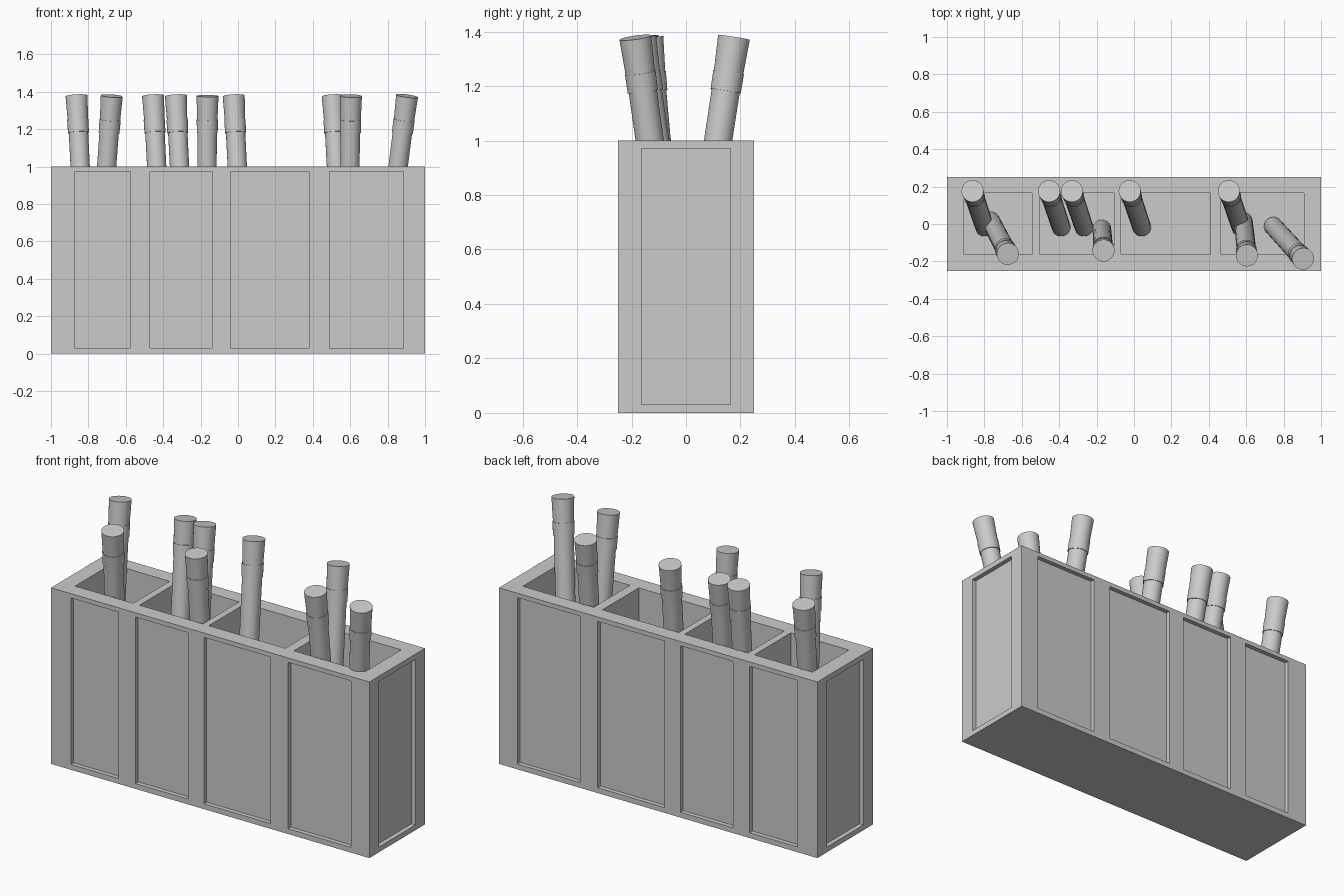
import bpy, bmesh
from math import cos, sin, tau
from mathutils import Vector

if "Cube" in bpy.data.objects:
    bpy.data.objects.remove(bpy.data.objects["Cube"])


def make_object(name, bm):
    bmesh.ops.recalc_face_normals(bm, faces=bm.faces[:])
    me = bpy.data.meshes.new(name)
    bm.to_mesh(me)
    bm.free()
    ob = bpy.data.objects.new(name, me)
    bpy.context.collection.objects.link(ob)
    return ob


def add_box(bm, x0, x1, y0, y1, z0, z1):
    geo = bmesh.ops.create_cube(bm, size=1)
    for v in geo["verts"]:
        v.co = ((x0 + x1) / 2 + v.co.x * (x1 - x0),
                (y0 + y1) / 2 + v.co.y * (y1 - y0),
                (z0 + z1) / 2 + v.co.z * (z1 - z0))


# Holder body
bm = bmesh.new()
add_box(bm, -1, 1, -0.25, 0.25, 0, 1)
holder = make_object("holder_body", bm)

# Cutters: recessed panels on all four sides, open compartments on top
DEPTH, FLOOR = 0.025, 0.12
bm = bmesh.new()
for x0, x1 in [(-0.875, -0.575), (-0.47, -0.14), (-0.04, 0.38), (0.49, 0.885)]:
    add_box(bm, x0, x1, -0.35, -0.25 + DEPTH, 0.03, 0.975)
    add_box(bm, x0, x1, 0.25 - DEPTH, 0.35, 0.03, 0.975)
add_box(bm, -1.1, -1 + DEPTH, -0.163, 0.163, 0.03, 0.97)
add_box(bm, 1 - DEPTH, 1.1, -0.163, 0.163, 0.03, 0.97)
for x0, x1 in [(-0.91, -0.545), (-0.505, -0.108), (-0.07, 0.41), (0.465, 0.91)]:
    add_box(bm, x0, x1, -0.162, 0.165, FLOOR, 1.1)
cutter = make_object("recess_cutter", bm)
cutter.hide_render = True

mod = holder.modifiers.new("recesses", "BOOLEAN")
mod.operation = "DIFFERENCE"
mod.solver = "EXACT"
mod.object = cutter
bpy.context.view_layer.objects.active = holder
bpy.ops.object.modifier_apply(modifier=mod.name)
bpy.data.objects.remove(cutter)


# Leaning sticks: lathe profile (fraction of length, radius) with a raised collar
PROFILE = [(0, 0.050), (0.842, 0.052), (0.842, 0.056), (0.898, 0.057),
           (0.898, 0.0545), (1, 0.059)]
SIDES = 32


def stick(name, top, bottom):
    top, bottom = Vector(top), Vector(bottom)
    axis = top - bottom
    rot = axis.to_track_quat("Z", "Y")
    bm = bmesh.new()
    rings = []
    for t, r in PROFILE:
        rings.append([bm.verts.new(bottom + axis * t + rot @ Vector(
            (r * cos(tau * i / SIDES), r * sin(tau * i / SIDES), 0)))
            for i in range(SIDES)])
    for a, b in zip(rings, rings[1:]):
        for i in range(SIDES):
            j = (i + 1) % SIDES
            bm.faces.new((a[i], a[j], b[j], b[i]))
    bm.faces.new(rings[0][::-1])
    bm.faces.new(rings[-1])
    ob = make_object(name, bm)
    bpy.ops.object.select_all(action="DESELECT")
    ob.select_set(True)
    bpy.context.view_layer.objects.active = ob
    bpy.ops.object.shade_smooth_by_angle()


# Row leaning to the back
for n, x in enumerate([-0.863, -0.454, -0.332, -0.023, 0.507]):
    stick(f"back_stick_{n + 1}", (x, 0.176, 1.378), (x + 0.064, -0.016, 0.13))

# Row leaning to the front
for n, (tx, ty, bx, by) in enumerate([(-0.675, -0.160, -0.765, 0.015),
                                      (-0.163, -0.142, -0.172, -0.028),
                                      (0.604, -0.168, 0.585, 0.012),
                                      (0.904, -0.186, 0.745, -0.012)]):
    stick(f"front_stick_{n + 1}", (tx, ty, 1.378), (bx, by, 0.13))
